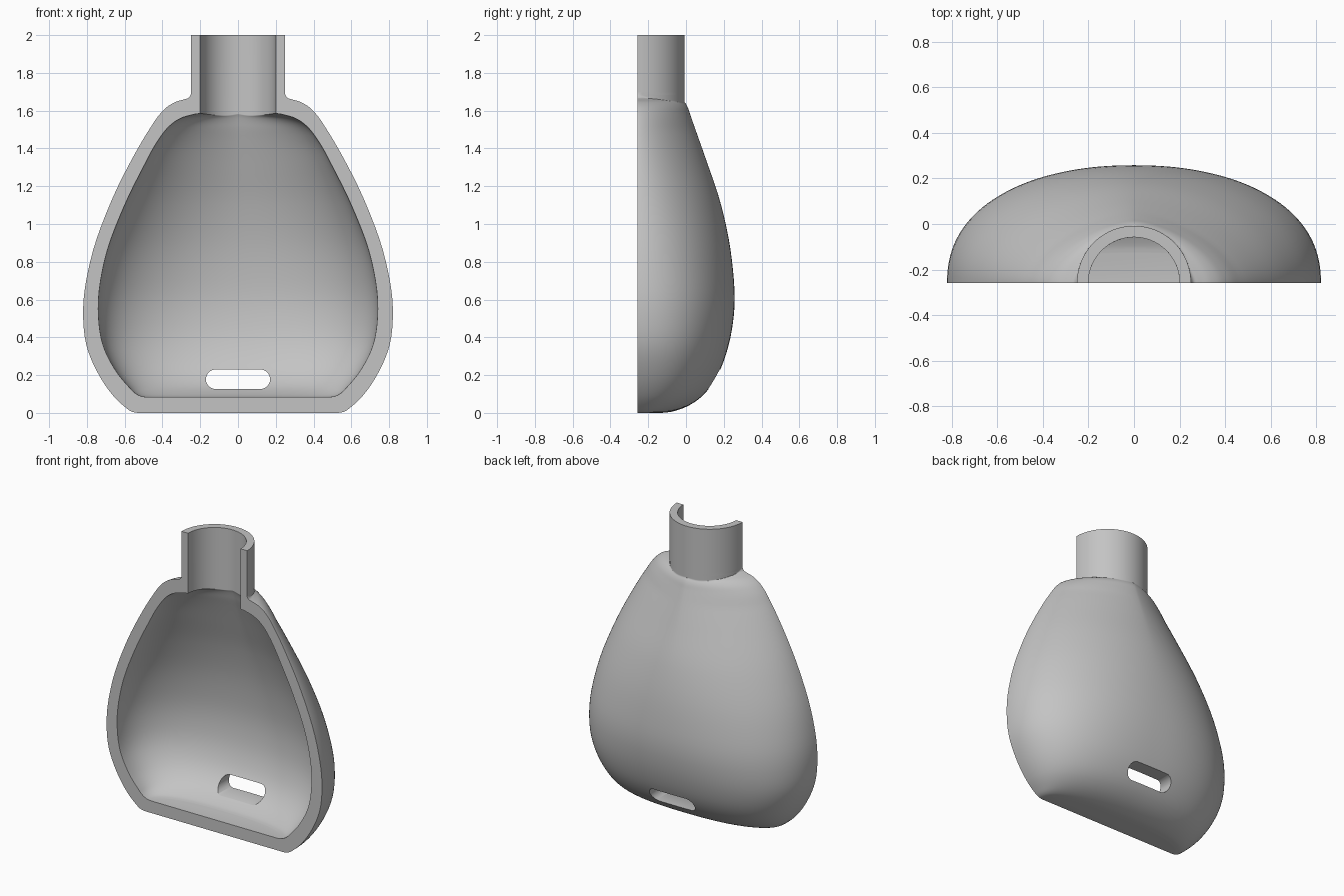
import bpy, bmesh, math
from mathutils import Vector

cube = bpy.data.objects.get("Cube")
if cube:
    bpy.data.objects.remove(cube, do_unlink=True)

FRONT = -0.258   # open cut plane
SEGS = 80        # segments around each half section
STEPS = 5        # spline steps between profile points

grey = bpy.data.materials.new("plain grey")
grey.use_nodes = True
COLOUR = (0.55, 0.55, 0.55, 1)
grey.diffuse_color = COLOUR
grey.node_tree.nodes["Principled BSDF"].inputs["Base Color"].default_value = COLOUR

# Profile points: height, half width, depth behind the cut plane
OUTER = [(0, .53, .13), (.006, .56, .18), (.035, .603, .265), (.09, .66, .345),
         (.2, .736, .425), (.36, .803, .484), (.55, .82, .514), (.8, .783, .502),
         (1.1, .68, .444), (1.35, .558, .361), (1.5, .47, .308), (1.58, .415, .28),
         (1.62, .375, .266), (1.645, .333, .25), (1.66, .285, .225),
         (1.668, .262, .21), (1.685, .25, .2)]
INNER = [(.083, .48, .13), (.089, .515, .16), (.105, .545, .2), (.14, .58, .262),
         (.22, .645, .338), (.36, .715, .4), (.55, .74, .43), (.8, .708, .418),
         (1.1, .6, .358), (1.3, .502, .295), (1.44, .425, .248), (1.51, .372, .224),
         (1.54, .337, .215), (1.562, .298, .208), (1.575, .255, .203),
         (1.582, .225, .2), (1.585, .2, .2)]


def spline(points):
    """Smooth curve through the points, spaced by chord length."""
    p = [Vector(q) for q in points]
    gap = [(b - a).length for a, b in zip(p, p[1:])]
    slope = [(b - a) / g for a, b, g in zip(p, p[1:], gap)]
    tan = [slope[0]]
    for i in range(1, len(slope)):
        a, b = gap[i - 1], gap[i]
        tan.append((slope[i - 1] * b + slope[i] * a) / (a + b))
    tan.append(slope[-1])
    out = []
    for i, g in enumerate(gap):
        for k in range(STEPS):
            t = k / STEPS
            s = 1 - t
            out.append(p[i] * (s * s * (1 + 2 * t)) + tan[i] * (g * t * s * s)
                       + p[i + 1] * (t * t * (3 - 2 * t)) - tan[i + 1] * (g * t * t * s))
    return out + [p[-1]]


def section(bm, z, w, d, neck):
    """Half oval, boxy low down and flat-flanked high up, never inside the neck."""
    power = 2 / (2.6 - 0.68 * min(z, 1.5))
    row = []
    for i in range(SEGS + 1):
        a = math.pi * i / SEGS
        c, s = math.cos(a), math.sin(a) if 0 < i < SEGS else 0
        p = Vector((math.copysign(abs(c) ** power, c) * w, d * s ** power))
        if z > 1 and p.length < neck:
            p = Vector((c, s)) * neck if w <= neck else p.normalized() * neck
        row.append(bm.verts.new((p.x, FRONT + p.y, z)))
    return row


def loft(bm, points):
    """Skin of the body plus the straight neck, closed at the base."""
    z, neck, d = points[-1]
    path = spline(points) + [(z + 0.015, neck, d), (2, neck, d)]
    rows = [section(bm, *p, neck) for p in path]
    for a, b in zip(rows, rows[1:]):
        for i in range(SEGS):
            bm.faces.new((a[i], a[i + 1], b[i + 1], b[i]))
    bm.faces.new(rows[0])
    return rows


def make_object(name, bm):
    bmesh.ops.recalc_face_normals(bm, faces=bm.faces[:])
    mesh = bpy.data.meshes.new(name)
    bm.to_mesh(mesh)
    bm.free()
    mesh.materials.append(grey)
    obj = bpy.data.objects.new(name, mesh)
    bpy.context.collection.objects.link(obj)
    return obj


# Half shell: outer and inner skins joined by the flat rim and neck top
bm = bmesh.new()
outer, inner = loft(bm, OUTER), loft(bm, INNER)
for side in (0, -1):
    for k in range(len(outer) - 1):
        bm.faces.new((outer[k][side], outer[k + 1][side],
                      inner[k + 1][side], inner[k][side]))
bm.faces.new((outer[0][0], outer[0][-1], inner[0][-1], inner[0][0]))
for i in range(SEGS):
    bm.faces.new((outer[-1][i], outer[-1][i + 1], inner[-1][i + 1], inner[-1][i]))
shell = make_object("bottle_half_shell", bm)

# Rounded slot cutter, straight through the lower back wall
bm = bmesh.new()
R, HALF, SLOT_Z, ARC = 0.052, 0.118, 0.178, 16
ring = []
for side in (1, -1):
    for i in range(ARC + 1):
        a = math.pi * (i / ARC - 0.5)
        ring.append(bm.verts.new((side * (HALF + R * math.cos(a)), -0.15,
                                  SLOT_Z + side * R * math.sin(a))))
face = bm.faces.new(ring)
new = bmesh.ops.extrude_face_region(bm, geom=[face])["geom"]
bmesh.ops.translate(bm, vec=(0, 0.6, 0),
                    verts=[v for v in new if isinstance(v, bmesh.types.BMVert)])
cutter = make_object("slot_cutter", bm)
cutter.hide_render = True

# Cut the slot and keep the finished mesh
cut = shell.modifiers.new("slot", 'BOOLEAN')
cut.operation = 'DIFFERENCE'
cut.solver = 'EXACT'
cut.object = cutter
bpy.context.view_layer.update()
graph = bpy.context.evaluated_depsgraph_get()
finished = bpy.data.meshes.new_from_object(shell.evaluated_get(graph))
shell.modifiers.clear()
shell.data = finished
bpy.data.objects.remove(cutter, do_unlink=True)

# Smooth skin with crisp rim edges
bpy.ops.object.select_all(action='DESELECT')
shell.select_set(True)
bpy.context.view_layer.objects.active = shell
bpy.ops.object.shade_smooth_by_angle(angle=math.radians(35))
